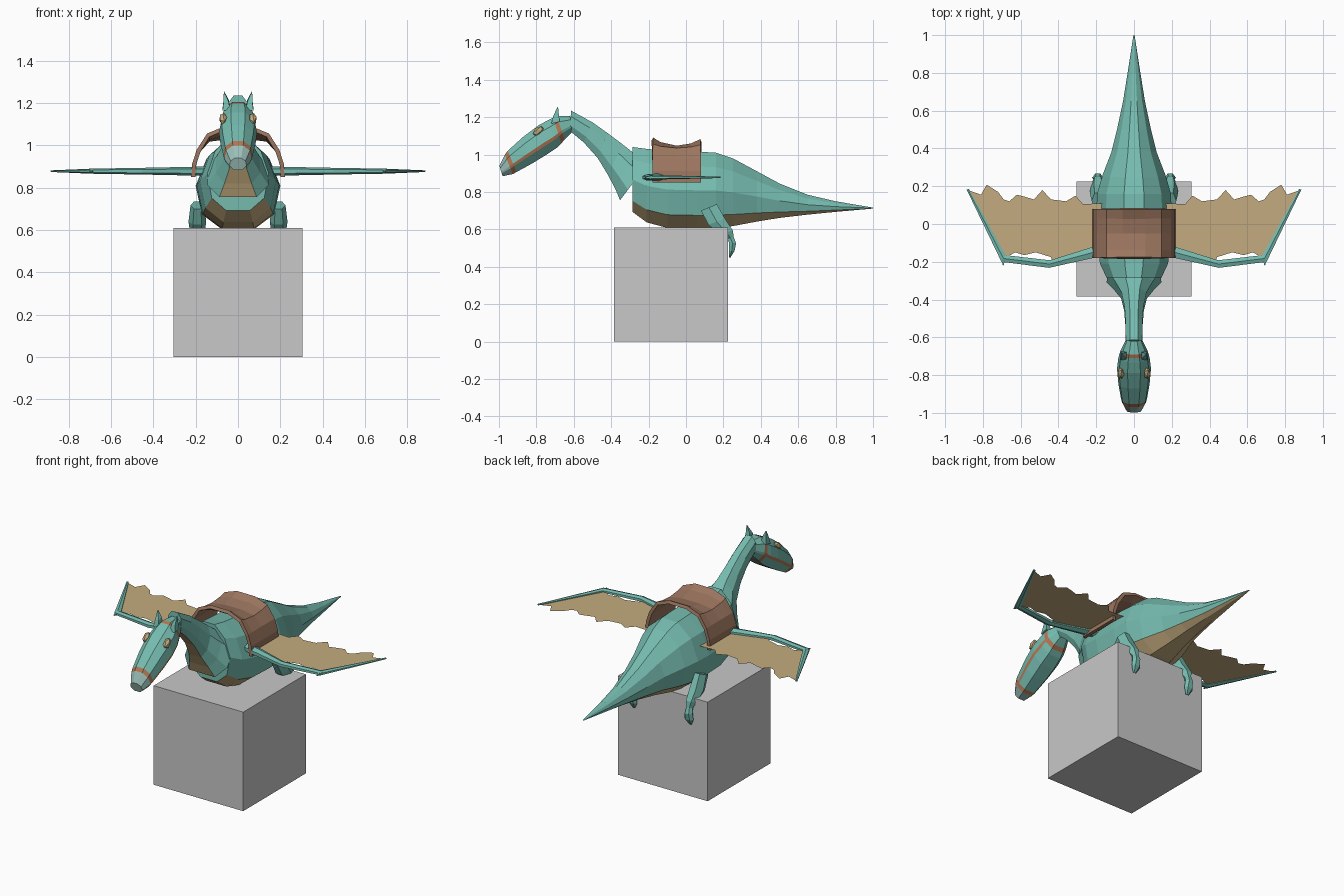
import bpy, bmesh, math
from mathutils import Vector

if "Cube" in bpy.data.objects:
    bpy.data.objects.remove(bpy.data.objects["Cube"])


def material(name, rgb):
    m = bpy.data.materials.new(name)
    m.diffuse_color = (*rgb, 1)
    m.use_nodes = True
    m.node_tree.nodes["Principled BSDF"].inputs["Base Color"].default_value = m.diffuse_color
    return m


TEAL = material("teal_hide", (0.18, 0.50, 0.43))
TAN = material("tan_skin", (0.55, 0.41, 0.21))
LEATHER = material("saddle_leather", (0.33, 0.18, 0.115))
STRAP = material("strap_leather", (0.44, 0.18, 0.085))
BEAK = material("pale_snout", (0.33, 0.52, 0.48))
STONE = material("grey_stone", (0.58, 0.58, 0.58))


def finish(name, bm, mats, recalc=True):
    if recalc:
        bmesh.ops.recalc_face_normals(bm, faces=bm.faces[:])
    me = bpy.data.meshes.new(name)
    bm.to_mesh(me)
    bm.free()
    for m in mats:
        me.materials.append(m)
    ob = bpy.data.objects.new(name, me)
    bpy.context.collection.objects.link(ob)
    return ob


def loft(name, sections, mats, half_angles, rule=lambda i, a: 0, egg=0.0):
    """Skin rings; each section is (top point, bottom point, sideways half-width vector)."""
    angles = half_angles + [360 - a for a in reversed(half_angles)]
    flat = math.cos(math.radians(half_angles[0]))
    wide = max(math.sin(math.radians(a)) for a in half_angles)
    bm = bmesh.new()
    rings = []
    for top, bottom, w in sections:
        top, bottom, w = Vector(top), Vector(bottom), Vector(w)
        ring = []
        for a in angles:
            c, s = math.cos(math.radians(a)) / flat, math.sin(math.radians(a)) / wide
            ring.append(bm.verts.new((top + bottom) / 2 + (top - bottom) / 2 * c + w * s * (1 - egg * c)))
        rings.append(ring)
    n = len(angles)
    for i in range(len(rings) - 1):
        for j in range(n):
            k = (j + 1) % n
            f = bm.faces.new((rings[i][j], rings[i][k], rings[i + 1][k], rings[i + 1][j]))
            mid = 0 if k == 0 else (angles[j] + angles[k]) / 2
            f.material_index = rule(i, min(mid, 360 - mid))
    bm.faces.new(rings[0]).material_index = rule(0, 0)
    bm.faces.new(rings[-1]).material_index = rule(len(rings) - 2, 0)
    return finish(name, bm, mats)


def side_sections(rows, x=0):
    """Rows of top y, top z, bottom y, bottom z, half width."""
    return [((x, a, b), (x, c, d), (w, 0, 0)) for a, b, c, d, w in rows]


# Stone block
bm = bmesh.new()
bmesh.ops.create_cube(bm, size=0.61)
bmesh.ops.translate(bm, verts=bm.verts, vec=(0, -0.08, 0.305))
finish("stone_block", bm, [STONE])

# Body and tail, with a tan belly
body = [(-0.285, 1.04, 0.69, 0.145), (-0.21, 1.03, 0.635, 0.18), (-0.1, 1.02, 0.605, 0.195),
        (0.06, 1.015, 0.602, 0.20), (0.16, 1.01, 0.605, 0.195), (0.25, 0.98, 0.615, 0.17),
        (0.38, 0.91, 0.64, 0.12), (0.5, 0.845, 0.66, 0.09), (0.65, 0.785, 0.678, 0.058),
        (0.8, 0.75, 0.693, 0.034), (1.0, 0.716, 0.711, 0.003)]
loft("body", side_sections([(y, t, y, b, w) for y, t, b, w in body]), [TEAL, TAN],
     [18, 54, 90, 128, 160], lambda i, a: int(a > 135), egg=0.13)

# Neck with flared collar and tan throat
loft("neck", side_sections([
    (-0.615, 1.235, -0.62, 1.12, 0.045), (-0.5, 1.172, -0.55, 1.06, 0.046),
    (-0.42, 1.115, -0.475, 0.975, 0.052), (-0.34, 1.055, -0.42, 0.88, 0.068),
    (-0.27, 1.0, -0.385, 0.81, 0.105), (-0.2, 0.96, -0.36, 0.745, 0.145)]),
    [TEAL, TAN], [25, 65, 110, 145], lambda i, a: int(a > 170))


# Head with pale snout, nose band, cheek straps and brow band
def head_colour(i, a):
    if i == 0:
        return 1
    if i in (1, 6) or (1 < i < 6 and 98 < a < 112):
        return 2
    return 0


loft("head", side_sections([
    (-0.998, 0.94, -0.98, 0.882, 0.04), (-0.968, 1.0, -0.925, 0.892, 0.064),
    (-0.953, 1.02, -0.905, 0.902, 0.069), (-0.87, 1.095, -0.825, 0.945, 0.083),
    (-0.79, 1.155, -0.75, 0.99, 0.09), (-0.735, 1.185, -0.69, 1.03, 0.083),
    (-0.71, 1.197, -0.665, 1.055, 0.076), (-0.69, 1.205, -0.648, 1.075, 0.07),
    (-0.62, 1.205, -0.605, 1.12, 0.042)]),
    [TEAL, BEAK, STRAP], [22, 60, 99, 111, 150], head_colour)

# Seat arch of the saddle, raised at both ends
half = [(0.212, 0.85), (0.207, 0.91), (0.186, 0.975), (0.14, 1.03), (0.06, 1.045)]
profile = half + [(-x, z) for x, z in reversed(half)]
bm = bmesh.new()
rows = []
for y, lift in [(-0.18, 0.037), (-0.14, 0.012), (-0.05, -0.008), (0.03, 0.005), (0.08, 0.028)]:
    rows.append([bm.verts.new((x, y, z + (lift if abs(x) < 0.1 else lift * 0.5 if abs(x) < 0.15 else 0)))
                 for x, z in profile])
for r, s in zip(rows, rows[1:]):
    for j in range(len(profile) - 1):
        bm.faces.new((r[j], s[j], s[j + 1], r[j + 1]))
saddle = finish("saddle", bm, [LEATHER])
mod = saddle.modifiers.new("thickness", 'SOLIDIFY')
mod.thickness = 0.02
mod.offset = 0

# Paired parts
front_edge = [(0.17, -0.16), (0.43, -0.205), (0.44, -0.175), (0.52, -0.15), (0.58, -0.165),
              (0.63, -0.15), (0.68, -0.18)]
back_edge = [(0.88, 0.18), (0.81, 0.155), (0.78, 0.208), (0.72, 0.17), (0.69, 0.13), (0.66, 0.12),
             (0.62, 0.155), (0.58, 0.145), (0.53, 0.13), (0.485, 0.18), (0.44, 0.13), (0.36, 0.12),
             (0.31, 0.15), (0.27, 0.105), (0.17, 0.11)]
for s, label in ((1, "right"), (-1, "left")):
    # Wing membrane
    bm = bmesh.new()
    outline = [bm.verts.new((s * x, y, 0.876)) for x, y in front_edge + back_edge]
    f = bm.faces.new(outline)
    f.normal_update()
    if f.normal.z < 0:
        f.normal_flip()
    bmesh.ops.triangulate(bm, faces=[f])
    finish(label + "_wing_membrane", bm, [TAN], recalc=False)

    # Wing arm and thumb claw
    arm = [(0.15, -0.165, 0.15, -0.10, 0.022), (0.45, -0.232, 0.445, -0.192, 0.016),
           (0.702, -0.2, 0.68, -0.165, 0.012), (0.886, 0.182, 0.874, 0.185, 0.004)]
    loft(label + "_wing_arm", [((s * a, b, 0.878), (s * c, d, 0.878), (0, 0, h)) for a, b, c, d, h in arm],
         [TEAL], [30, 90, 150])
    loft(label + "_wing_claw", [((s * 0.705, -0.18, 0.878), (s * 0.68, -0.18, 0.878), (0, 0, 0.01)),
                                ((s * 0.694, -0.22, 0.876), (s * 0.69, -0.22, 0.876), (0, 0, 0.002))],
         [TEAL], [45, 135])

    # Hind leg and foot
    loft(label + "_leg", side_sections([
        (0.165, 0.735, 0.08, 0.70, 0.032), (0.21, 0.655, 0.12, 0.625, 0.042),
        (0.25, 0.595, 0.18, 0.57, 0.034), (0.255, 0.56, 0.22, 0.55, 0.02),
        (0.268, 0.525, 0.229, 0.53, 0.026), (0.26, 0.485, 0.229, 0.485, 0.03),
        (0.236, 0.447, 0.229, 0.452, 0.01)], s * 0.192), [TEAL], [30, 90, 150])

    # Ear
    loft(label + "_ear", [((s * 0.055, -0.675, 1.175), (s * 0.055, -0.72, 1.165), (0.018, 0, 0)),
                          ((s * 0.056, -0.68, 1.215), (s * 0.056, -0.71, 1.205), (0.012, 0, 0)),
                          ((s * 0.066, -0.684, 1.255), (s * 0.066, -0.688, 1.253), (0.001, 0, 0))],
         [TEAL], [45, 135])

    # Eye
    bpy.ops.mesh.primitive_ico_sphere_add(subdivisions=1, radius=1, location=(s * 0.07, -0.79, 1.125),
                                          rotation=(math.radians(-40), 0, 0))
    eye = bpy.context.object
    eye.name = label + "_eye"
    eye.rotation_euler = (math.radians(40), 0, 0)
    eye.scale = (0.02, 0.036, 0.022)
    eye.data.materials.append(TAN)
